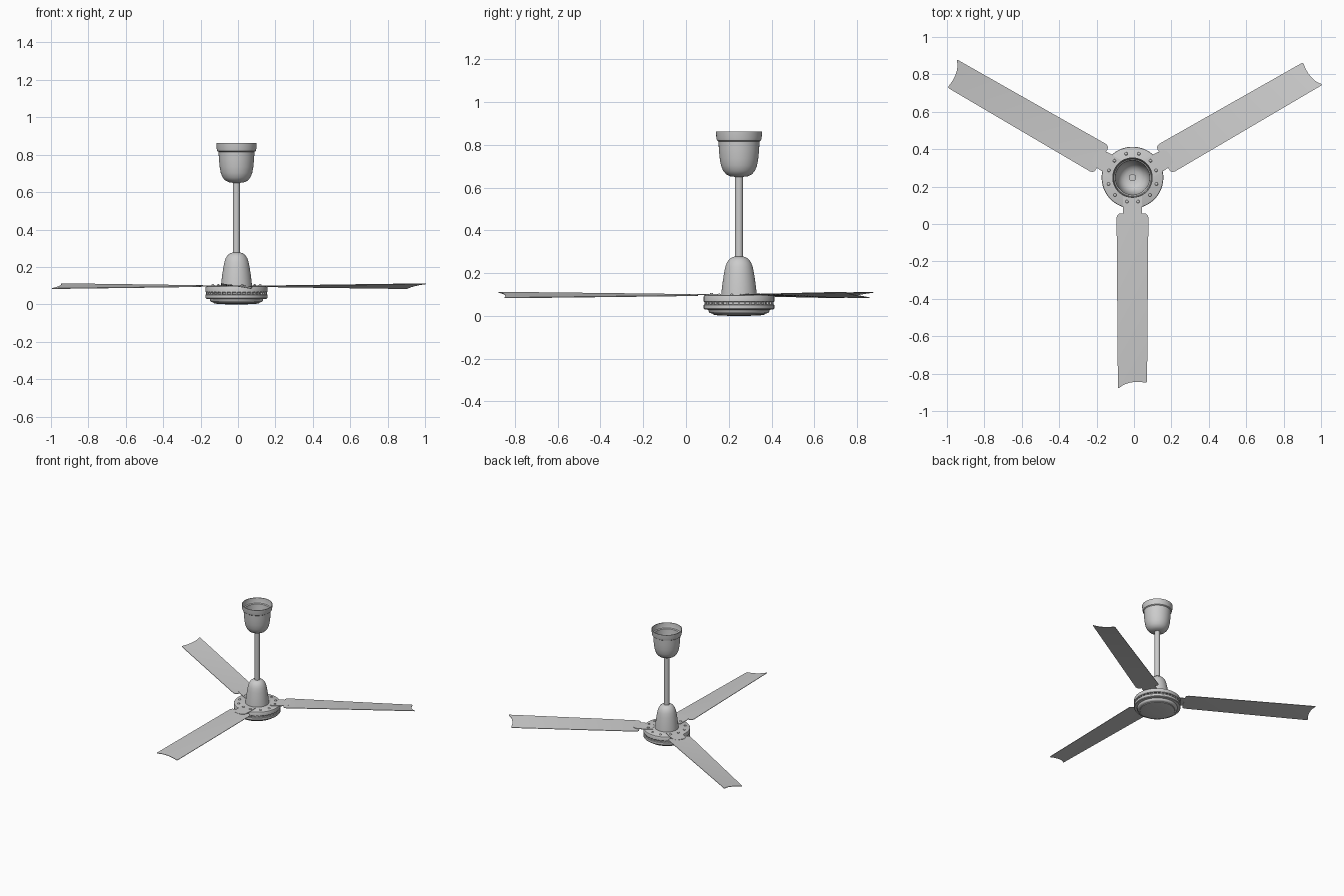
import bpy, bmesh, math
from mathutils import Matrix, Vector

if "Cube" in bpy.data.objects:
    bpy.data.objects.remove(bpy.data.objects["Cube"])

CX, CY = -0.008, 0.248          # fan axis
BLADE_Z = 0.097
BLADE_ANGLES = [-90, 30, 150]


def finish(name, bm, angle=0, sharp=35):
    """Place part on the fan axis, rotate about it, smooth with sharp edges kept."""
    bmesh.ops.recalc_face_normals(bm, faces=bm.faces)
    bm.transform(Matrix.Translation((CX, CY, 0)) @ Matrix.Rotation(math.radians(angle), 4, 'Z'))
    for f in bm.faces:
        f.smooth = True
    for e in bm.edges:
        e.smooth = len(e.link_faces) == 2 and e.calc_face_angle(0) < math.radians(sharp)
    me = bpy.data.meshes.new(name)
    bm.to_mesh(me)
    bm.free()
    ob = bpy.data.objects.new(name, me)
    bpy.context.collection.objects.link(ob)
    return ob


def lathe(name, profile, steps=64, closed=False):
    """Revolve an (r, z) profile about the fan axis."""
    bm = bmesh.new()
    vs = [bm.verts.new((r, 0, z)) for r, z in profile]
    pairs = list(zip(vs, vs[1:])) + ([(vs[-1], vs[0])] if closed else [])
    edges = [bm.edges.new(p) for p in pairs]
    bmesh.ops.spin(bm, geom=vs + edges, cent=(0, 0, 0), axis=(0, 0, 1),
                   angle=math.tau, steps=steps, use_duplicate=False)
    bmesh.ops.remove_doubles(bm, verts=bm.verts, dist=1e-5)
    return finish(name, bm)


# Ceiling canopy: open cup with a stepped rim and an inner wall
outer = [(0.02, 0.65), (0.042, 0.653), (0.06, 0.662), (0.074, 0.678), (0.084, 0.702),
         (0.09, 0.735), (0.094, 0.775), (0.096, 0.815), (0.103, 0.82), (0.106, 0.832),
         (0.108, 0.863)]
inner = [(max(r - 0.004, 0.016), z + (0.004 if z < 0.86 else 0)) for r, z in reversed(outer)]
lathe("ceiling_canopy", outer + inner, closed=True)

# Down rod
lathe("down_rod", [(0, 0.665), (0.0195, 0.665), (0.0195, 0.24), (0, 0.24)], 32)

# Bell cover over the motor
lathe("bell_cover", [(0, 0.277), (0.02, 0.277), (0.034, 0.273), (0.047, 0.263), (0.057, 0.248),
                     (0.064, 0.229), (0.07, 0.2), (0.076, 0.16), (0.081, 0.12),
                     (0.083, 0.095), (0, 0.095)])

# Motor housing: upper flange, vent groove, lower band, stepped bottom plate
lathe("motor_housing", [(0, 0.097), (0.159, 0.097), (0.163, 0.095), (0.165, 0.091),
                        (0.165, 0.067), (0.163, 0.065), (0.152, 0.064), (0.152, 0.054),
                        (0.163, 0.053), (0.165, 0.051), (0.165, 0.034), (0.162, 0.03),
                        (0.143, 0.028), (0.141, 0.018), (0.136, 0.013), (0.124, 0.01),
                        (0.122, 0.006), (0.1, 0.002), (0.05, 0), (0, 0)], 72)

# Vent ribs in the groove
bm = bmesh.new()
for i in range(36):
    m = Matrix.Rotation(math.tau * i / 36, 4, 'Z') @ Matrix.Translation((0.155, 0, 0.059)) \
        @ Matrix.Diagonal((0.014, 0.008, 0.012, 1))
    bmesh.ops.create_cube(bm, size=1, matrix=m)
finish("vent_ribs", bm)

# Domed screws around the top flange
bm = bmesh.new()
for base in BLADE_ANGLES:
    for off in (-13, 13, 45, 75):
        z = 0.101 if abs(off) == 13 else 0.097
        m = Matrix.Rotation(math.radians(base + off), 4, 'Z') @ Matrix.Translation((0.132, 0, z)) \
            @ Matrix.Diagonal((1, 1, 0.8, 1))
        bmesh.ops.create_uvsphere(bm, u_segments=14, v_segments=8, radius=0.0085, matrix=m)
finish("flange_screws", bm)


def blade_height(r, lat):
    """Pitch grows from nearly flat at the root to full at the tip."""
    t = min(max((r - 0.2) / 0.9, 0), 1)
    return BLADE_Z - lat * (0.03 + 0.14 * t)


def blade(name, angle):
    bm = bmesh.new()
    nu, nv, th = 24, 20, 0.0035
    layers = []
    for dz in (th / 2, -th / 2):
        grid = []
        for i in range(nu + 1):
            t = i / nu
            row = []
            for j in range(nv + 1):
                v = math.sin(math.pi / 2 * (2 * j / nv - 1))
                root = 0.191 + 0.022 * abs(v) ** 14
                tip = 1.094 + 0.016 * v * v - 0.011 * v - 0.012 * abs(v) ** 30 + 0.012 * (v < 0) * v ** 4
                r = root + (tip - root) * t
                lat = v * (0.085 - 0.007 * t)
                row.append(bm.verts.new((r, lat, blade_height(r, lat) + dz)))
            grid.append(row)
        layers.append(grid)
        for i in range(nu):
            for j in range(nv):
                bm.faces.new((grid[i][j], grid[i + 1][j], grid[i + 1][j + 1], grid[i][j + 1]))
    # Close the rim between the two skins
    def rim(g):
        return (g[0] + [row[-1] for row in g[1:]] + g[-1][-2::-1]
                + [row[0] for row in g[-2:0:-1]])
    a, b = rim(layers[0]), rim(layers[1])
    for k in range(len(a)):
        n = (k + 1) % len(a)
        bm.faces.new((a[k], a[n], b[n], b[k]))
    finish(name, bm, angle)


def bracket(name, angle):
    half = [(0.095, 0.05), (0.145, 0.05), (0.165, 0.052), (0.185, 0.05), (0.215, 0.046),
            (0.23, 0.034), (0.235, 0.015)]
    bm = bmesh.new()
    f = bm.faces.new([bm.verts.new((r, w, 0.0965)) for r, w in
                      half + [(r, -w) for r, w in reversed(half)]])
    ext = bmesh.ops.extrude_face_region(bm, geom=[f])["geom"]
    bmesh.ops.translate(bm, verts=[v for v in ext if isinstance(v, bmesh.types.BMVert)],
                        vec=Vector((0, 0, 0.0045)))
    finish(name, bm, angle)


# Three blades and their mounting brackets
for n, ang in enumerate(BLADE_ANGLES, 1):
    blade(f"blade_{n}", ang)
    bracket(f"blade_bracket_{n}", ang)
